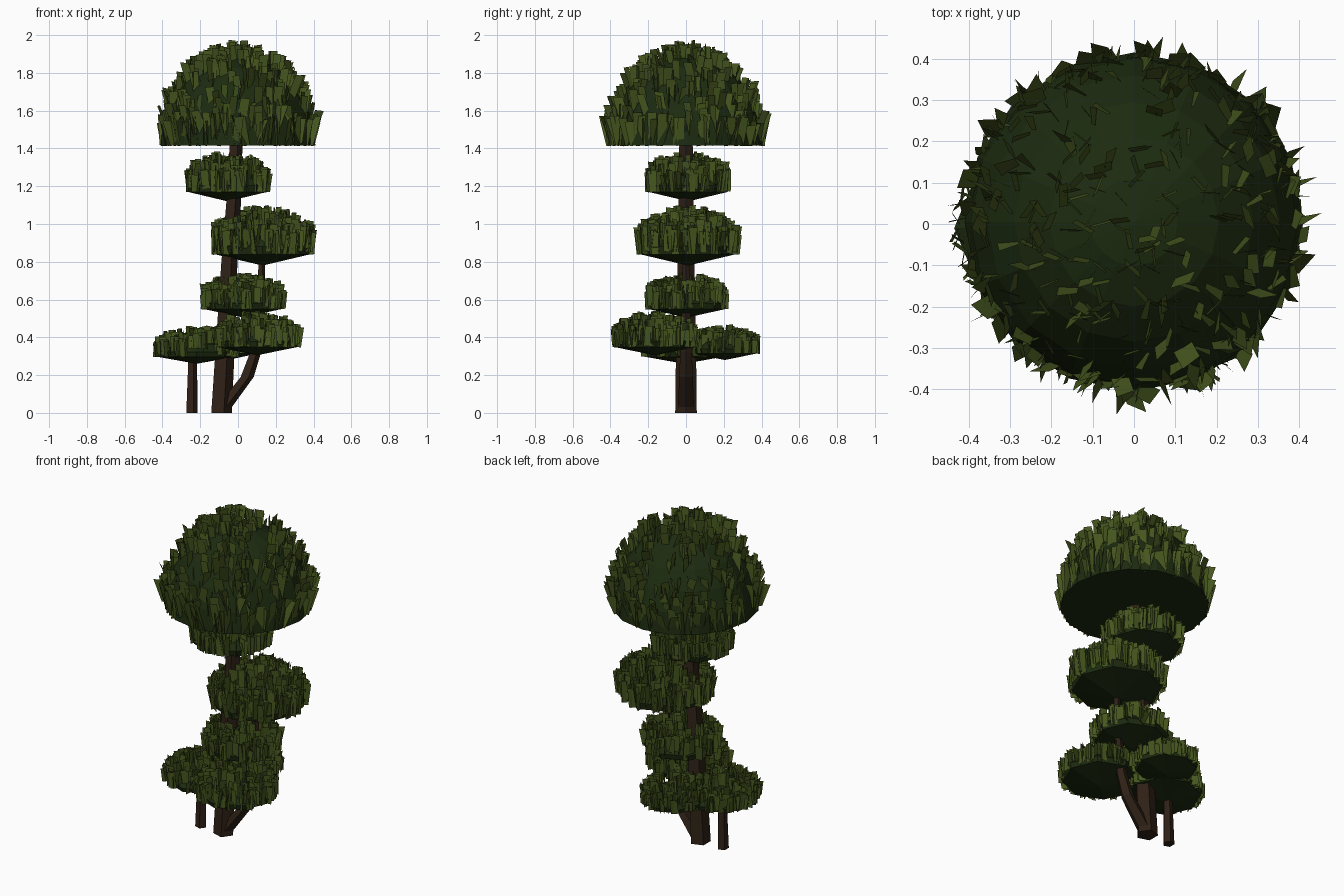
import bpy, bmesh, random
from math import sin, cos, pi, sqrt
from mathutils import Vector

if "Cube" in bpy.data.objects:
    bpy.data.objects.remove(bpy.data.objects["Cube"])

random.seed(7)


def material(name, rgb):
    m = bpy.data.materials.new(name)
    m.diffuse_color = (*rgb, 1)
    m.use_nodes = True
    m.node_tree.nodes["Principled BSDF"].inputs["Base Color"].default_value = m.diffuse_color
    return m


BARK = material("bark", (0.028, 0.015, 0.008))
CORE = material("dark_foliage", (0.012, 0.024, 0.005))
LEAF = material("leaf", (0.06, 0.093, 0.013))


def finish(name, bm, mat):
    me = bpy.data.meshes.new(name)
    bm.to_mesh(me)
    bm.free()
    me.materials.append(mat)
    ob = bpy.data.objects.new(name, me)
    bpy.context.collection.objects.link(ob)
    return ob


def loft(bm, rings):
    for a, b in zip(rings, rings[1:]):
        n = len(a)
        for i in range(n):
            bm.faces.new((a[i], a[(i + 1) % n], b[(i + 1) % n], b[i]))


def limb(name, path, sides=5):
    """Tapered branch through (x, y, z, radius) points."""
    bm = bmesh.new()
    rings = [[bm.verts.new((x + r * cos(2 * pi * i / sides), y + r * sin(2 * pi * i / sides), z))
              for i in range(sides)] for x, y, z, r in path]
    loft(bm, rings)
    bm.faces.new(rings[0][::-1])
    bm.faces.new(rings[-1])
    finish(name, bm, BARK)


def core(name, cx, cy, profile, sides):
    """Faceted foliage body: (radius, z) profile between two pole points."""
    bm = bmesh.new()
    lo = bm.verts.new((cx, cy, profile[0][1]))
    hi = bm.verts.new((cx, cy, profile[-1][1]))
    rings = []
    for r, z in profile[1:-1]:
        rings.append([bm.verts.new((cx + r * cos(2 * pi * i / sides), cy + r * sin(2 * pi * i / sides), z))
                      for i in range(sides)])
    loft(bm, rings)
    for i in range(sides):
        j = (i + 1) % sides
        bm.faces.new((lo, rings[0][j], rings[0][i]))
        bm.faces.new((hi, rings[-1][i], rings[-1][j]))
    finish(name, bm, CORE)


def leaves(name, cx, cy, radius, z0, rise, count, size, width, flare, wobble, lift):
    """Upright leaf cards scattered over a half-ellipsoid."""
    bm = bmesh.new()
    for _ in range(count):
        a = random.uniform(0, 2 * pi)
        h = random.random()
        out = Vector((cos(a), sin(a), 0))
        rr = radius * sqrt(1 - h * h)
        length = size * random.uniform(0.8, 1.2)
        base = Vector((cx, cy, 0)) + out * rr
        base.z = max(z0, z0 + rise * h - length * lift)
        yaw = random.uniform(0, 2 * pi)
        side = Vector((cos(yaw), sin(yaw), random.uniform(-0.15, 0.15))) * width * random.uniform(0.4, 0.6)
        up = Vector((random.gauss(0, wobble), random.gauss(0, wobble), 1)) + out * flare * rr / radius
        up = up.normalized() * length
        bm.faces.new([bm.verts.new(p) for p in
                      (base - side, base + side, base + side + up, base - side + up)])
    finish(name, bm, LEAF)


# Trunk, side branch and thin stem
limb("trunk", [(-0.093, 0, 0, 0.06), (-0.07, 0, 0.4, 0.055), (-0.05, 0, 0.8, 0.047),
               (-0.028, 0, 1.1, 0.043), (-0.01, 0, 1.5, 0.036)])
limb("side_branch", [(-0.085, 0, 0.02, 0.045), (0.045, 0, 0.19, 0.038), (0.09, 0, 0.32, 0.032),
                     (0.12, 0, 0.6, 0.022), (0.125, 0, 0.86, 0.018)])
limb("thin_stem", [(-0.247, 0, 0, 0.033), (-0.242, 0, 0.3, 0.025)])

# Large dome crown
ZD, RD, HD = 1.415, 0.41, 0.475
dome = [(0, ZD)] + [(RD * cos(t * pi / 12), ZD + HD * sin(t * pi / 12)) for t in range(6)] + [(0, ZD + HD)]
core("crown_core", 0, 0.005, dome, 16)
leaves("crown_leaves", 0, 0, RD - 0.015, ZD, HD, 430, 0.145, 0.046, 0.15, 0.13, 0.5)

# Cloud-shaped pads: name, x, y, radius, bottom z, leaf top z
PADS = [
    ("upper_pad", -0.055, 0.012, 0.215, 1.12, 1.365),
    ("middle_pad", 0.13, 0.01, 0.26, 0.78, 1.075),
    ("inner_pad", 0.025, 0.005, 0.21, 0.505, 0.725),
    ("front_pad", 0.10, -0.165, 0.22, 0.305, 0.52),
    ("left_pad", -0.22, -0.01, 0.215, 0.26, 0.445),
    ("back_pad", -0.06, 0.205, 0.175, 0.28, 0.45),
]
for name, x, y, r, zb, zt in PADS:
    h = zt - zb
    rim = zb + 0.2 * h
    top = zb + 0.66 * h
    core(name + "_core", x, y, [(0, zb), (r * 0.96, rim), (r, rim + 0.14 * h),
                                (r * 0.74, top - 0.1 * h), (0, top)], 8)
    leaves(name + "_leaves", x, y, r * 0.98, rim, top - rim, int(5000 * r * r),
           0.38 * h + 0.01, 0.04, 0.05, 0.07, 0.12)
